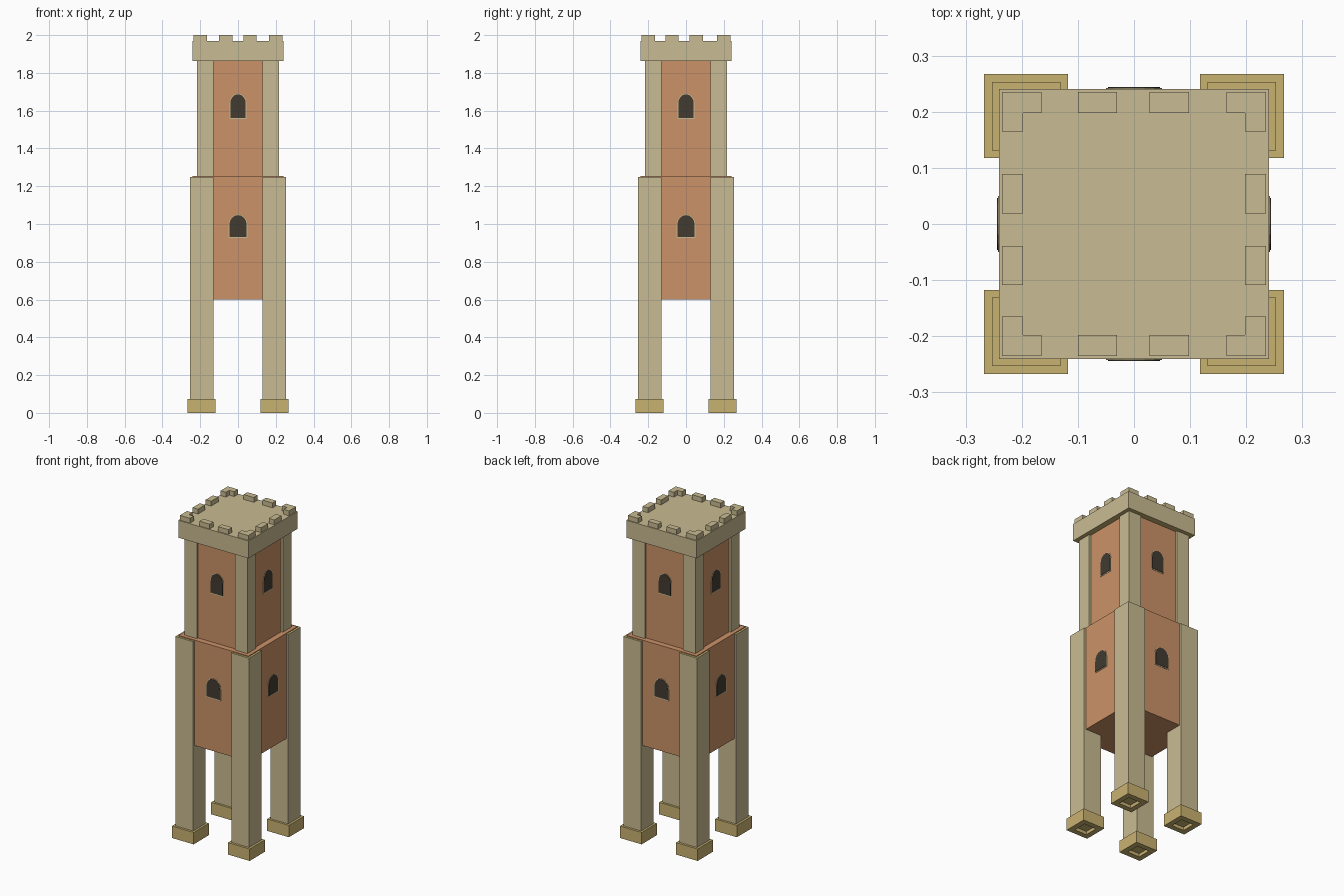
import bpy, bmesh, math
from mathutils import Matrix

if "Cube" in bpy.data.objects:
    bpy.data.objects.remove(bpy.data.objects["Cube"])


def material(name, r, g, b):
    m = bpy.data.materials.new(name)
    lin = [((c / 255 + 0.055) / 1.055) ** 2.4 for c in (r, g, b)]
    m.diffuse_color = (*lin, 1)
    m.use_nodes = True
    m.node_tree.nodes["Principled BSDF"].inputs["Base Color"].default_value = m.diffuse_color
    return m


STONE = material("pale_stone", 201, 187, 146)
GOLD = material("golden_stone", 201, 178, 113)
WALL = material("terracotta", 204, 146, 104)
DARK = material("dark_window", 66, 59, 48)


def finish(bm, name, mats):
    bmesh.ops.recalc_face_normals(bm, faces=bm.faces)
    mesh = bpy.data.meshes.new(name)
    bm.to_mesh(mesh)
    bm.free()
    for m in mats:
        mesh.materials.append(m)
    ob = bpy.data.objects.new(name, mesh)
    bpy.context.collection.objects.link(ob)
    return ob


def prism(bm, pts, z0, z1):
    """Extrude an xy outline from z0 to z1; returns bottom and top faces."""
    lo = [bm.verts.new((x, y, z0)) for x, y in pts]
    hi = [bm.verts.new((x, y, z1)) for x, y in pts]
    n = len(pts)
    for i in range(n):
        j = (i + 1) % n
        bm.faces.new((lo[i], lo[j], hi[j], hi[i]))
    return bm.faces.new(lo[::-1]), bm.faces.new(hi)


def rect(x0, x1, y0, y1):
    x0, x1 = sorted((x0, x1))
    y0, y1 = sorted((y0, y1))
    return [(x0, y0), (x1, y0), (x1, y1), (x0, y1)]


def square(r):
    return rect(-r, r, -r, r)


CORNERS = [(sx, sy) for sx in (-1, 1) for sy in (-1, 1)]


def posts(name, inner, outer, z0, z1):
    """Four corner posts with golden ends."""
    for sx, sy in CORNERS:
        bm = bmesh.new()
        for f in prism(bm, rect(sx * inner, sx * outer, sy * inner, sy * outer), z0, z1):
            f.material_index = 1
        finish(bm, name, [STONE, GOLD])


# Wall bodies
for name, r, z0, z1 in (("lower_wall", 0.24, 0.6, 1.255), ("upper_wall", 0.205, 1.255, 1.87)):
    bm = bmesh.new()
    prism(bm, square(r), z0, z1)
    finish(bm, name, [WALL])

# Corner posts of both storeys
posts("leg", 0.131, 0.253, 0.03, 1.25)
posts("upper_post", 0.131, 0.217, 1.25, 1.865)

# Feet with a small square recess underneath
for sx, sy in CORNERS:
    bm = bmesh.new()
    bottom, _ = prism(bm, rect(sx * 0.118, sx * 0.267, sy * 0.118, sy * 0.267), 0, 0.074)
    bmesh.ops.recalc_face_normals(bm, faces=bm.faces)
    bmesh.ops.inset_individual(bm, faces=[bottom], thickness=0.046)
    bmesh.ops.inset_individual(bm, faces=[bottom], thickness=0.0005)
    bmesh.ops.translate(bm, verts=bottom.verts, vec=(0, 0, 0.02))
    finish(bm, "foot", [GOLD])

# Parapet slab: golden underside and golden rim around a pale floor
bm = bmesh.new()
under, floor = prism(bm, square(0.241), 1.862, 1.97)
under.material_index = 1
rim = bmesh.ops.inset_individual(bm, faces=[floor], thickness=0.043)["faces"]
for f in rim:
    f.material_index = 1
finish(bm, "parapet", [STONE, GOLD])

# Merlons: two per side plus an L-shaped one at each corner
bm = bmesh.new()
a, b, c = 0.235, 0.198, 0.165
for sx, sy in CORNERS:
    ell = [(a, a), (c, a), (c, b), (b, b), (b, c), (a, c)]
    prism(bm, [(sx * x, sy * y) for x, y in ell], 1.97, 2.0)
for s in (-1, 1):
    for t0, t1 in ((-0.1, -0.03), (0.028, 0.098)):
        prism(bm, rect(t0, t1, s * b, s * a), 1.97, 2.0)
    for t0, t1 in ((-0.109, -0.039), (0.019, 0.089)):
        prism(bm, rect(s * b, s * a, t0, t1), 1.97, 2.0)
finish(bm, "merlons", [STONE])


# Arched windows: thin pale frame plate with a dark pane on all four sides
def arch(w, z0, spring, top):
    pts = [(-w, z0), (w, z0)]
    for i in range(9):
        t = math.pi * i / 8
        pts.append((w * math.cos(t), spring + (top - spring) * math.sin(t)))
    return pts


def plate(name, pts, dist, thick, mat, side):
    bm = bmesh.new()
    prism(bm, pts, dist - 0.002, dist + thick)
    turn = Matrix.Rotation(side * math.pi / 2, 4, 'Z') @ Matrix.Rotation(math.pi / 2, 4, 'X')
    bmesh.ops.transform(bm, matrix=turn, verts=bm.verts)
    finish(bm, name, [mat])


for side in range(4):
    for w, z0, spring, top, dist in ((0.05, 0.925, 0.995, 1.05, 0.24),
                                     (0.045, 1.556, 1.638, 1.69, 0.205)):
        plate("window_frame", arch(w, z0, spring, top), dist, 0.002, STONE, side)
        plate("window_pane", arch(w - 0.004, z0 + 0.006, spring, top - 0.003),
              dist, 0.004, DARK, side)
